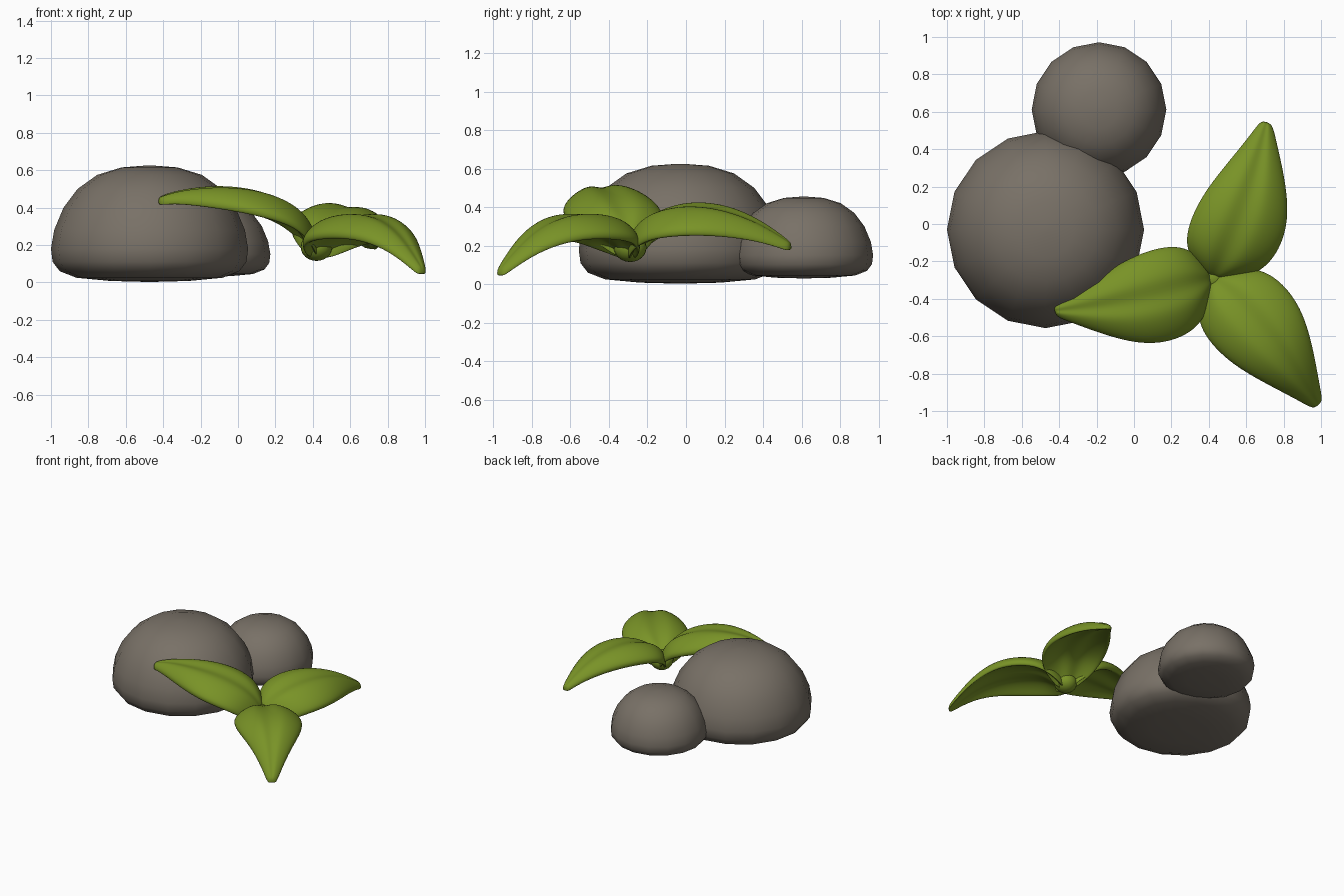
import bpy, bmesh, math
from mathutils import Vector

if "Cube" in bpy.data.objects:
    bpy.data.objects.remove(bpy.data.objects["Cube"])


def finish(bm, name):
    bmesh.ops.recalc_face_normals(bm, faces=bm.faces[:])
    me = bpy.data.meshes.new(name)
    bm.to_mesh(me)
    bm.free()
    for p in me.polygons:
        p.use_smooth = True
    ob = bpy.data.objects.new(name, me)
    bpy.context.collection.objects.link(ob)
    return ob


def loft(bm, rings):
    # bridge closed rings of points and cap both ends
    vs = [[bm.verts.new(p) for p in r] for r in rings]
    n = len(vs[0])
    for a, b in zip(vs, vs[1:]):
        for i in range(n):
            bm.faces.new((a[i], a[(i + 1) % n], b[(i + 1) % n], b[i]))
    bm.faces.new(vs[0])
    bm.faces.new(vs[-1])


def material(name, col):
    m = bpy.data.materials.new(name)
    m.diffuse_color = col
    m.use_nodes = True
    m.node_tree.nodes["Principled BSDF"].inputs["Base Color"].default_value = m.diffuse_color
    return m


stone = material("stone", (0.19, 0.165, 0.135, 1))
green = material("leaf_green", (0.19, 0.29, 0.02, 1))

# Rocks: one 16-sided domed profile at two scales
PROFILE = [(0.02, 0.003), (0.21, 0.008), (0.39, 0.025), (0.48, 0.06), (0.518, 0.11),
           (0.527, 0.18), (0.51, 0.28), (0.46, 0.40), (0.385, 0.50),
           (0.28, 0.575), (0.15, 0.615), (0.02, 0.625)]


def rock(name, loc, s):
    bm = bmesh.new()
    loft(bm, [[Vector(loc) + s * Vector((r * math.cos(k * math.tau / 16),
                                         r * math.sin(k * math.tau / 16), z))
               for k in range(16)] for r, z in PROFILE])
    finish(bm, name).data.materials.append(stone)


rock("large_rock", (-0.473, -0.03, 0), 1.0)
rock("small_rock", (-0.187, 0.612, 0.028), 0.683)

# Leaves: arched shells with a creased midrib, (fraction of length, half width)
WIDTHS = [(0, 0.05), (0.05, 0.13), (0.11, 0.195), (0.2, 0.24), (0.33, 0.255), (0.48, 0.238),
          (0.63, 0.19), (0.78, 0.127), (0.9, 0.074), (0.97, 0.045), (1.0, 0.024)]
BASE = Vector((0.42, -0.29, 0))


def leaf(name, tip, bow, roll, heights):
    axis = Vector((tip[0], tip[1], 0)) - BASE
    side = Vector((-axis.y, axis.x, 0)).normalized()
    rings = []
    for (t, w), z in zip(WIDTHS, heights):
        mid = BASE + axis * t + side * bow * math.sin(math.pi * t)
        # thick at the joint, thin at the tip
        thick = 0.08 + 0.06 * max(0, 1 - t / 0.2) - 0.13 * max(0, t - 0.7)
        ring = []
        for k in range(20):
            a = k * math.tau / 20
            u, v = math.cos(a), math.sin(a)
            v = math.copysign(abs(v) ** 0.7, v)
            crease = min(0.03, 0.15 * w) if k in (5, 15) else 0
            lip = 0.12 * w * abs(u) ** 3 if v < 0 else 0   # rim hangs lower
            dz = ((v - 1) * thick / 2 - 0.33 * w * abs(u) ** 2.5
                  - crease - lip + roll * w * u)
            ring.append(mid + side * w * u + Vector((0, 0, z + dz)))
        rings.append(ring)
    bm = bmesh.new()
    loft(bm, rings)
    ob = finish(bm, name)
    ob.data.materials.append(green)
    sub = ob.modifiers.new("smooth", 'SUBSURF')
    sub.levels = sub.render_levels = 2


leaf("left_leaf", (-0.425, -0.465), 0.04, -0.06,
     [0.25, 0.33, 0.395, 0.45, 0.495, 0.52, 0.525, 0.512, 0.49, 0.468, 0.455])
leaf("back_leaf", (0.71, 0.545), -0.045, 0.14,
     [0.25, 0.31, 0.36, 0.40, 0.427, 0.427, 0.40, 0.345, 0.28, 0.235, 0.215])
leaf("front_leaf", (0.985, -0.97), 0.025, 0.0,
     [0.25, 0.295, 0.33, 0.36, 0.38, 0.38, 0.35, 0.275, 0.175, 0.11, 0.078])

# Stem: small rounded knob where the leaves join
bpy.ops.mesh.primitive_uv_sphere_add(segments=20, ring_count=12, radius=1,
                                     location=(0.42, -0.29, 0.19))
stem = bpy.context.object
stem.name = "stem"
stem.scale = (0.085, 0.085, 0.075)
stem.data.materials.append(green)
bpy.ops.object.shade_smooth()
